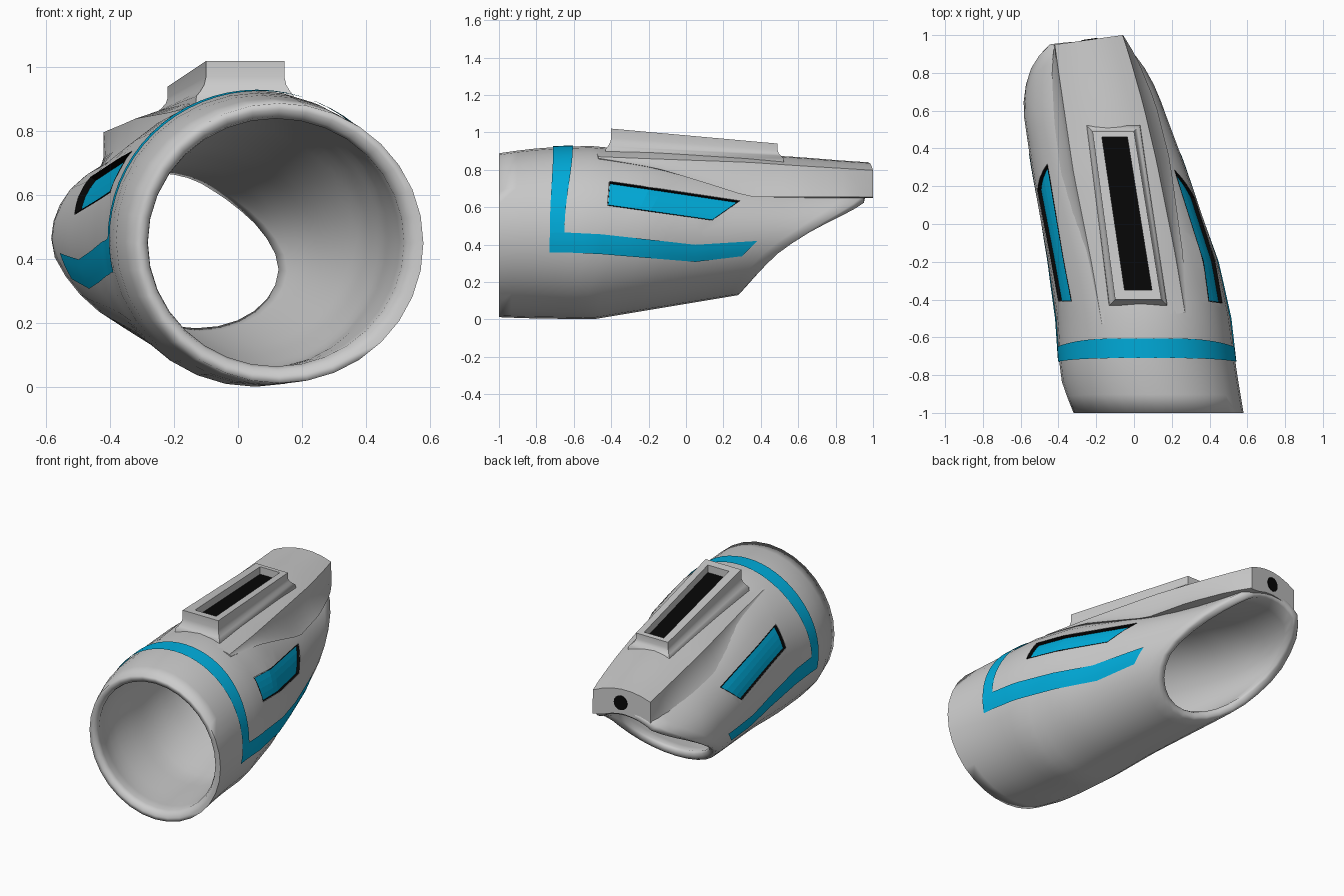
import bpy, bmesh, math
from math import sin, cos, pi

if "Cube" in bpy.data.objects:
    bpy.data.objects.remove(bpy.data.objects["Cube"])

# Tube cross-sections: y, x left, x right, z bottom, z top
SECTIONS = [(-1, -.32, .58, .012, .888), (-.85, -.38, .555, .006, .91),
            (-.72, -.397, .535, .004, .92), (-.5, -.412, .51, 0, .928),
            (-.2, -.455, .445, .05, .895), (.28, -.54, .28, .13, .79),
            (.6, -.587, .16, .18, .745), (.8, -.575, .09, .22, .73), (1, -.53, .025, .25, .72)]
# Slanted rear cut: z, y
CUT = [(.13, .28), (.27, .4), (.37, .5), (.5, .7), (.6, .87), (.65, .935), (.72, .95)]
SIDES, WALL = 32, .054


def interp(table, v):
    if v <= table[0][0]:
        return table[0][1:]
    for p, q in zip(table, table[1:]):
        if v <= q[0]:
            t = (v - p[0]) / (q[0] - p[0])
            return tuple(a + t * (b - a) for a, b in zip(p[1:], q[1:]))
    return table[-1][1:]


def ellipse(y):
    xl, xr, zb, zt = interp(SECTIONS, y)
    return (xl + xr) / 2, (zb + zt) / 2, (xr - xl) / 2, (zt - zb) / 2


def surf(y, th, off=0.0):
    cx, cz, a, b = ellipse(y)
    return (cx + (a + off) * cos(th), y, cz + (b + off) * sin(th))


def side_pt(y, z, side, off=0.0):
    _, cz, _, b = ellipse(y)
    th = math.asin(max(-1, min(1, (z - cz) / b)))
    return surf(y, th if side > 0 else pi - th, off)


def top_z(y, x):
    cx, cz, a, b = ellipse(y)
    return cz + b * math.sqrt(max(0, 1 - ((x - cx) / a) ** 2))


def mix(p, q, t):
    return tuple(a + t * (b - a) for a, b in zip(p, q))


def material(name, rgb):
    m = bpy.data.materials.new(name)
    m.diffuse_color = (*rgb, 1)
    m.use_nodes = True
    m.node_tree.nodes["Principled BSDF"].inputs["Base Color"].default_value = m.diffuse_color
    return m


CYAN = material("cyan", (.0, .42, .72))
BLACK = material("black", (.002, .002, .002))


def build(name, verts, faces, mats=(), smooth=None, recalc=True):
    me = bpy.data.meshes.new(name)
    me.from_pydata(verts, [], faces)
    for m in mats:
        me.materials.append(m)
    if recalc:
        bm = bmesh.new()
        bm.from_mesh(me)
        bmesh.ops.recalc_face_normals(bm, faces=bm.faces)
        bm.to_mesh(me)
        bm.free()
    ob = bpy.data.objects.new(name, me)
    bpy.context.collection.objects.link(ob)
    if smooth:
        bpy.ops.object.select_all(action='DESELECT')
        ob.select_set(True)
        bpy.context.view_layer.objects.active = ob
        bpy.ops.object.shade_smooth_by_angle(angle=math.radians(smooth))
    return ob


def loft(name, rings, caps=False, wrap=False, **kw):
    n, m = len(rings[0]), len(rings)
    verts = [p for r in rings for p in r]
    faces = [(i * n + j, i * n + (j + 1) % n, (i + 1) % m * n + (j + 1) % n, (i + 1) % m * n + j)
             for i in range(m if wrap else m - 1) for j in range(n)]
    if caps:
        faces += [tuple(range(n)), tuple(range((m - 1) * n, m * n))]
    return build(name, verts, faces, **kw)


def grid_faces(rows, n, base=0):
    return [(base + i * n + j, base + i * n + j + 1, base + (i + 1) * n + j + 1, base + (i + 1) * n + j)
            for i in range(rows - 1) for j in range(n - 1)]


def sheet(name, rows, mat):
    return build(name, [p for r in rows for p in r], grid_faces(len(rows), len(rows[0])), [mat], smooth=40)


# Tapered hollow sleeve with slanted rear opening
angles = [2 * pi * k / SIDES for k in range(SIDES)]
ends = []
for th in angles:
    y = .6
    for _ in range(40):
        y = .5 * y + .5 * interp(CUT, surf(y, th)[2])[0]
    ends.append(y)


def ring(t, off, dy=0.0, start=-1.0):
    return [surf(start + t * (e - start) + dy, th, off) for th, e in zip(angles, ends)]


N = 20
rings = [ring(i / N, 0) for i in range(N + 1)]
rings += [ring(1, -WALL * .25, .015), ring(1, -WALL * .75, .015)]
rings += [ring(i / N, -WALL, 0, -.96) for i in range(N, -1, -1)]
rings += [ring(0, -WALL * .8, .015), ring(0, -WALL * .4, .002)]
sleeve = loft("sleeve", rings, wrap=True, smooth=100)

# Recessed side windows: curved cut lined by a black-walled tray with cyan floor
WINDOWS = {"right": (1, [(-.41, .74), (.29, .635), (.14, .53), (-.42, .61)]),
           "left": (-1, [(-.41, .74), (.32, .66), (.18, .54), (-.41, .61)])}
U, V, DEPTH = 11, 5, .02
RIM = ([j for j in range(V)] + [i * V + V - 1 for i in range(1, U)]
       + [(U - 1) * V + j for j in range(V - 2, -1, -1)] + [i * V for i in range(U - 2, 0, -1)])
for label, (side, (a, b, c, d)) in WINDOWS.items():
    def patch(off, inset=0.0):
        return [side_pt(*mix(mix(a, b, inset * .25 + u * (1 - inset * .5)),
                             mix(d, c, inset * .25 + u * (1 - inset * .5)), inset + v * (1 - 2 * inset)), side, off)
                for u in (i / (U - 1) for i in range(U)) for v in (j / (V - 1) for j in range(V))]

    floor = grid_faces(U, V)
    walls = [(p, q, q + U * V, p + U * V) for p, q in zip(RIM, RIM[1:] + RIM[:1])]
    cutter = build("window_cutter_" + label, patch(-DEPTH - .006) + patch(.05),
                   floor + walls + grid_faces(U, V, U * V))
    cutter.hide_render = cutter.hide_viewport = True
    mod = sleeve.modifiers.new("window_" + label, 'BOOLEAN')
    mod.object, mod.operation, mod.solver = cutter, 'DIFFERENCE', 'EXACT'
    tray = build("window_tray_" + label, patch(-DEPTH, .02) + patch(0, .02), floor + walls, [CYAN, BLACK])
    for f in tray.data.polygons:
        f.material_index = int(f.index >= len(floor))
    if tray.data.polygons[0].normal.x * side < 0:
        tray.data.flip_normals()

# Cyan band over the top, then a stripe running back along each side
LIFT = .006
rows = []
for k in range(SIDES + 1):
    th = pi * k / SIDES
    c = abs(cos(th)) ** 4
    y0, y1 = -.71 - .018 * c, -.605 - .045 * c
    rows.append([surf(y0 + (y1 - y0) * s / 3, th, LIFT) for s in range(4)])
sheet("band", rows, CYAN)

STRIPE = [((-.73, .36), (-.728, .463)), ((-.65, .36), (-.65, .465)), ((-.45, .35), (-.45, .455)),
          ((.05, .31), (.05, .40)), ((.3, .34), (.38, .42))]
for side, label in ((1, "right"), (-1, "left")):
    rows = [(mix(p[0], q[0], t), mix(p[1], q[1], t))
            for p, q in zip(STRIPE, STRIPE[1:]) for t in (0, .25, .5, .75)] + [STRIPE[-1]]
    sheet("stripe_" + label,
          [[side_pt(*mix(lo, hi, s / 4), side, LIFT) for s in range(5)] for lo, hi in rows], CYAN)

# Raised spine along the top: y, x left, x right, corner z, crown z, flare width
SPINE = [(-.5, -.17, .27, .87, .918, .01), (-.2, -.22, .22, .858, .915, .04), (.3, -.32, .12, .84, .885, .07),
         (.6, -.365, .05, .82, .868, .065), (.85, -.402, -.02, .805, .848, .035),
         (.975, -.42, -.06, .797, .84, .002)]
rings = []
for i in range(19):
    y = -.5 + 1.475 * i / 18
    xl, xr, corner, crown, w = interp(SPINE, y)
    xs = [xl + (xr - xl) * j / 6 for j in range(7)]
    upper = [(x, corner + (crown - corner) * (1 - (j / 3 - 1) ** 2)) for j, x in enumerate(xs)]
    for x, s in ((xl, -1), (xr, 1)):
        foot_z = max(.655, min(top_z(y, x + s * w), corner) - .004)
        flare = [(x + s * w * .3, corner + (foot_z - corner) * .6), (x + s * w, foot_z)]
        upper = flare[::-1] + upper if s < 0 else upper + flare
    lower = [(x, max(.65, top_z(y, x) - .035)) for x in reversed(xs)]
    rings.append([(x, y + .14 * (x - (xl + xr) / 2), z) for x, z in upper + lower])
loft("spine", rings, caps=True, smooth=35)

# Round black port in the rear face of the spine
R = [(-.235 + .042 * cos(a), .045 * sin(a) + .755) for a in (2 * pi * k / 16 for k in range(16))]
loft("rear_port", [[(x, .976 + .14 * (x + .24) + d, z) for x, z in R] for d in (-.02, .003)],
     caps=True, mats=[BLACK])

# Slotted housing on top, flared at its foot
OUTER = [(-.1, -.4), (.145, -.4), (0, .49), (-.22, .49)]
SLOT = [(-.05, -.35), (.095, -.35), (-.035, .46), (-.17, .46)]


def deck(y):
    return 1.02 - .09 * (y + .4)


def foot(grow, drop):
    return [(x + grow * sx, y + grow * sy, deck(y) - drop * (1 - .3 * (sy > 0)))
            for (x, y), sx, sy in zip(OUTER, (-1, 1, 1, -1), (-1, -1, 1, 1))]


loft("housing", [foot(.035, .16), foot(.03, .11), foot(.018, .095), foot(.006, .075), foot(0, .05), foot(0, 0),
                 [(x, y, deck(y)) for x, y in SLOT], [(x, y, deck(y) - .05) for x, y in SLOT]],
     caps=True, smooth=60)
build("slot_floor", [(x, y, deck(y) - .046) for x, y in SLOT], [(0, 1, 2, 3)], [BLACK], recalc=False)
